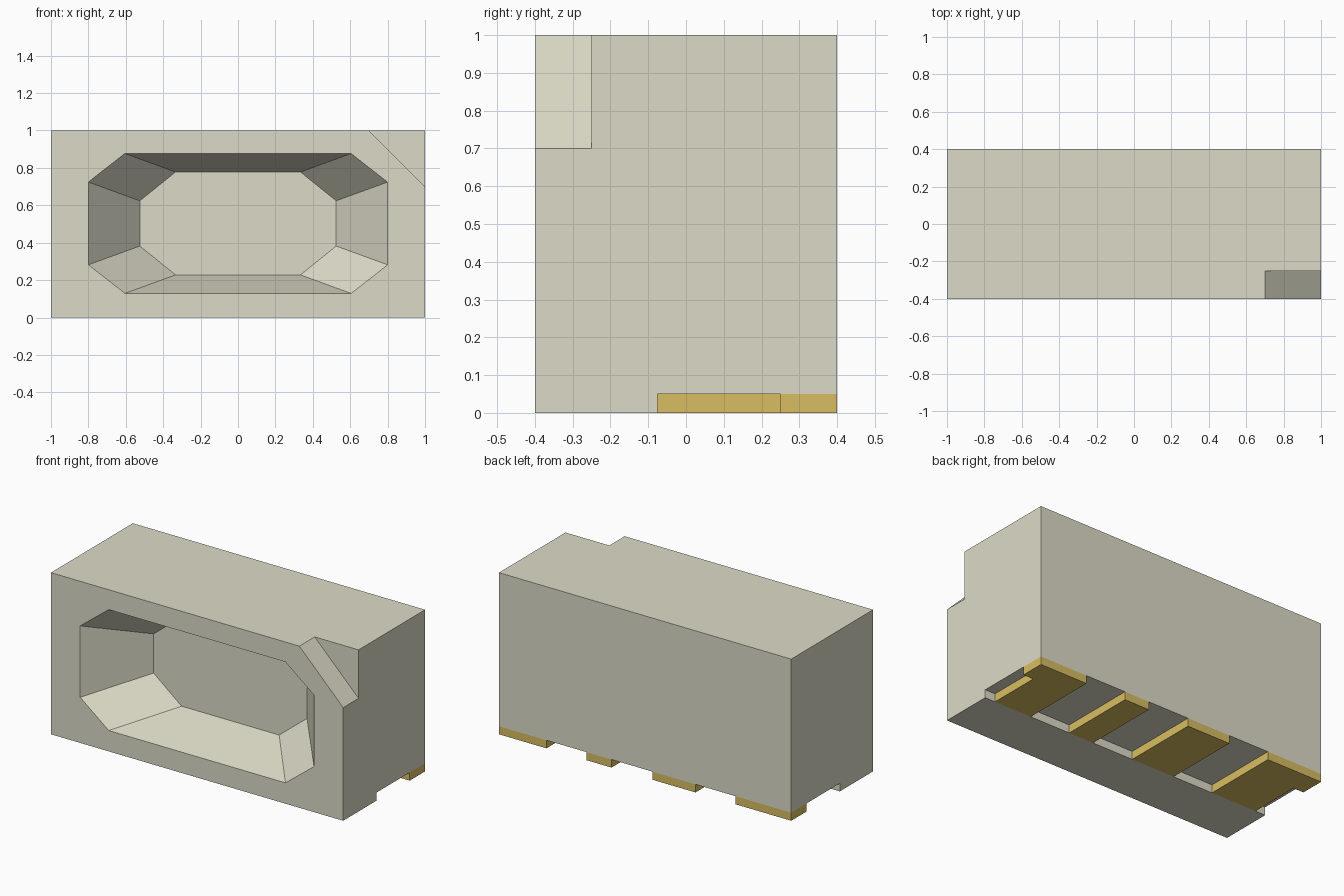
import bpy
import bmesh

cube = bpy.data.objects.get("Cube")
if cube:
    bpy.data.objects.remove(cube, do_unlink=True)


def material(name, rgb):
    mat = bpy.data.materials.new(name)
    mat.use_nodes = True
    mat.diffuse_color = (*rgb, 1)
    mat.node_tree.nodes["Principled BSDF"].inputs["Base Color"].default_value = (*rgb, 1)
    return mat


cream = material("cream plastic", (0.72, 0.71, 0.575))
gold = material("gold metal", (0.69, 0.515, 0.122))


def loft(name, ring_a, ring_b, mat):
    """Closed solid between two rings with the same number of points."""
    bm = bmesh.new()
    a = [bm.verts.new(p) for p in ring_a]
    b = [bm.verts.new(p) for p in ring_b]
    bm.faces.new(a)
    bm.faces.new(b[::-1])
    n = len(a)
    for i in range(n):
        j = (i + 1) % n
        bm.faces.new((a[j], a[i], b[i], b[j]))
    bmesh.ops.recalc_face_normals(bm, faces=bm.faces)
    mesh = bpy.data.meshes.new(name)
    bm.to_mesh(mesh)
    bm.free()
    mesh.materials.append(mat)
    obj = bpy.data.objects.new(name, mesh)
    bpy.context.collection.objects.link(obj)
    return obj


def cut(target, cutter):
    mod = target.modifiers.new("cut", 'BOOLEAN')
    mod.operation = 'DIFFERENCE'
    mod.solver = 'EXACT'
    mod.object = cutter
    cutter.hide_render = True
    bpy.context.view_layer.objects.active = target
    bpy.ops.object.modifier_apply(modifier=mod.name)
    bpy.data.objects.remove(cutter, do_unlink=True)


def octagon(y, half_w, flat_w, half_h, flat_h):
    pts = [(half_w, flat_h), (flat_w, half_h), (-flat_w, half_h), (-half_w, flat_h),
           (-half_w, -flat_h), (-flat_w, -half_h), (flat_w, -half_h), (half_w, -flat_h)]
    return [(x, y, 0.503 + z) for x, z in pts]


PAD_H = 0.05      # height of the underside step
STEP_Y = -0.075   # where the front foot ends
NOTCH_Y = 0.25    # where the end pads widen

# Body: side profile with a foot along the front of the underside
profile = [(-0.4, 0), (STEP_Y, 0), (STEP_Y, PAD_H), (0.4, PAD_H), (0.4, 1), (-0.4, 1)]
body = loft("body", [(-1, y, z) for y, z in profile], [(1, y, z) for y, z in profile], cream)

# Tapered eight-sided pocket, extended a little in front of the body
mouth = (0.80, 0.605, 0.374, 0.221)
floor = (0.525, 0.334, 0.275, 0.121)
outside = [m + 0.2 * (m - f) for m, f in zip(mouth, floor)]
depth = 0.325
cut(body, loft("pocket_cutter", octagon(-0.4 - 0.2 * depth, *outside),
               octagon(-0.4 + depth, *floor), cream))

# Corner notch at the front, upper left
corner = [(0.6, 1.1), (1.1, 1.1), (1.1, 0.6)]
cut(body, loft("notch_cutter", [(x, -0.5, z) for x, z in corner],
               [(x, -0.25, z) for x, z in corner], cream))


# Contact pads on the underside
def pad(name, outline):
    loft(name, [(x, y, 0) for x, y in outline], [(x, y, PAD_H) for x, y in outline], gold)


def end_pad(name, inner, outer, tip):
    pad(name, [(inner, STEP_Y), (outer, STEP_Y), (outer, NOTCH_Y),
               (tip, NOTCH_Y), (tip, 0.4), (inner, 0.4)])


end_pad("left_end_pad", 0.675, 0.93, 1)
end_pad("right_end_pad", -0.62, -0.93, -1)
for name, x0, x1 in (("left_middle_pad", 0.23, 0.40), ("right_middle_pad", -0.345, -0.05)):
    pad(name, [(x0, STEP_Y), (x1, STEP_Y), (x1, 0.4), (x0, 0.4)])
